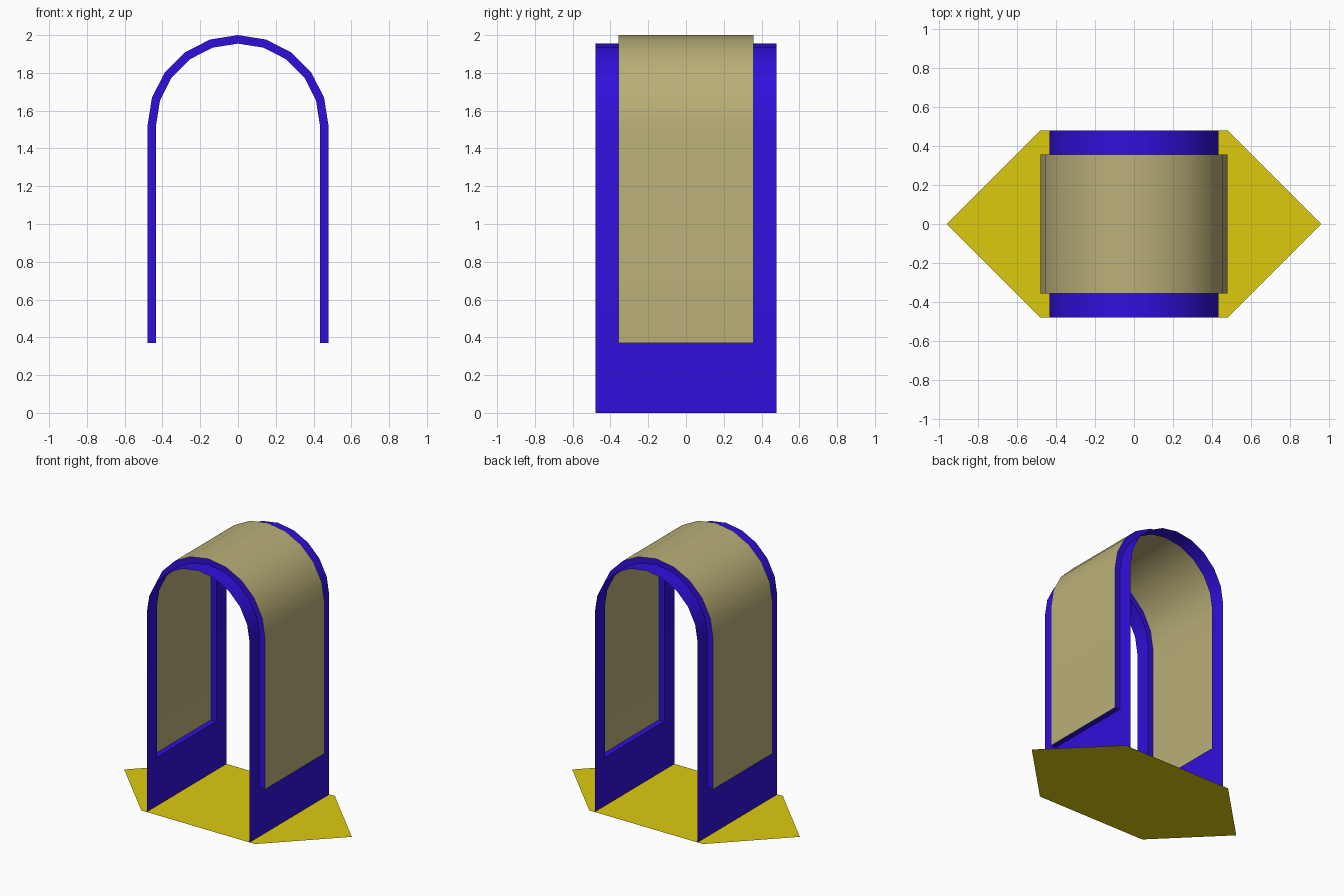
import bpy, bmesh, math

if "Cube" in bpy.data.objects:
    bpy.data.objects.remove(bpy.data.objects["Cube"])

R_IN, R_OUT = 0.434, 0.479      # frame and raised panel radii
SPRING, SILL = 1.521, 0.37      # arch start height, panel bottom
Y_OUT, Y_IN = 0.479, 0.358      # frame and panel half depth


def material(name, rgb):
    m = bpy.data.materials.new(name)
    lin = [((c / 255 + 0.055) / 1.055) ** 2.4 if c > 10 else c / 255 / 12.92 for c in rgb]
    m.diffuse_color = (*lin, 1)
    m.use_nodes = True
    m.node_tree.nodes["Principled BSDF"].inputs["Base Color"].default_value = m.diffuse_color
    return m


blue = material("deep blue", (49, 15, 220))
tan = material("tan", (186, 175, 120))
yellow = material("mustard yellow", (220, 202, 14))


def arch(r, bottom):
    """Arch outline from the right foot over the top to the left foot."""
    arc = [(r * math.cos(math.radians(a)), SPRING + r * math.sin(math.radians(a)))
           for a in range(0, 181, 18)]
    return [(r, bottom)] + arc + [(-r, bottom)]


def make(name, strips, mat):
    """Each strip is a pair of equal-length point rows bridged with quads."""
    bm = bmesh.new()
    for a, b in strips:
        va, vb = [bm.verts.new(p) for p in a], [bm.verts.new(p) for p in b]
        for i in range(len(a) - 1):
            bm.faces.new((va[i], va[i + 1], vb[i + 1], vb[i]))
    bmesh.ops.remove_doubles(bm, verts=bm.verts, dist=1e-5)
    me = bpy.data.meshes.new(name)
    bm.to_mesh(me)
    bm.free()
    ob = bpy.data.objects.new(name, me)
    bpy.context.collection.objects.link(ob)
    me.materials.append(mat)
    bpy.ops.object.select_all(action='DESELECT')
    ob.select_set(True)
    bpy.context.view_layer.objects.active = ob
    bpy.ops.object.shade_smooth_by_angle(angle=math.radians(30))
    return ob


def row(profile, y):
    return [(x, y, z) for x, z in profile]


inner, outer = arch(R_IN, SILL), arch(R_OUT, SILL)

# Thin arched frame: front and back bands plus a low wall on each side
frame = [(row(inner, Y_OUT), row(inner, Y_IN)),
         (row(inner, -Y_IN), row(inner, -Y_OUT))]
ys = (Y_OUT, Y_IN, -Y_IN, -Y_OUT)
for s in (1, -1):
    low = [(s * R_IN, s * y, 0) for y in ys]
    high = [(s * R_IN, s * y, SILL) for y in ys]
    frame.append((high, low))
make("arch_frame", frame, blue)

# Rim stepping out from the frame to the raised panel
rim = [(row(inner, -Y_IN), row(outer, -Y_IN)),
       (row(outer, Y_IN), row(inner, Y_IN))]
for s in (1, -1):
    rim.append(([(s * R_IN, s * y, SILL) for y in (-Y_IN, Y_IN)],
                [(s * R_OUT, s * y, SILL) for y in (-Y_IN, Y_IN)]))
make("panel_rim", rim, blue)

# Raised panel wrapping over the arch
make("arch_panel", [(row(outer, Y_IN), row(outer, -Y_IN))], tan)

# Flat pointed floor
make("floor", [([(-0.96, 0, 0), (-0.48, -0.48, 0), (0.48, -0.48, 0), (0.96, 0, 0)][1:3],
                [(-0.48, 0.48, 0), (0.48, 0.48, 0)])], yellow)
floor = bpy.data.objects["floor"]
bm = bmesh.new()
bm.faces.new([bm.verts.new((x, y, 0)) for x, y in
              ((-0.96, 0), (-0.48, -0.48), (0.48, -0.48), (0.96, 0), (0.48, 0.48), (-0.48, 0.48))])
bm.to_mesh(floor.data)
bm.free()
